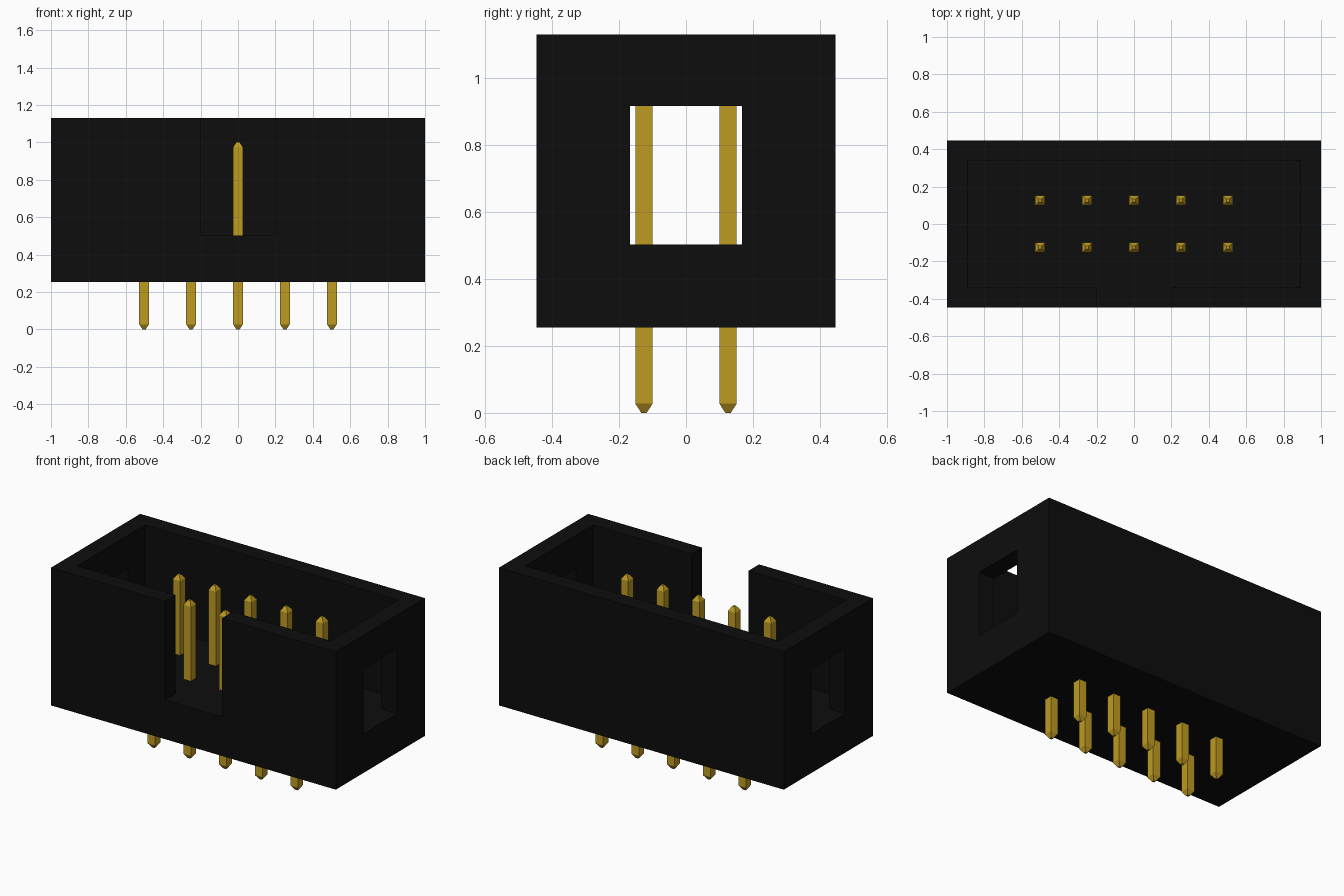
import bpy
import bmesh

default_cube = bpy.data.objects.get("Cube")
if default_cube:
    bpy.data.objects.remove(default_cube, do_unlink=True)


def make_material(name, rgb, roughness):
    mat = bpy.data.materials.new(name)
    mat.use_nodes = True
    color = (*rgb, 1.0)
    mat.diffuse_color = color
    bsdf = next(n for n in mat.node_tree.nodes if n.type == "BSDF_PRINCIPLED")
    bsdf.inputs["Base Color"].default_value = color
    bsdf.inputs["Roughness"].default_value = roughness
    return mat


def new_object(name, bm, mat):
    bmesh.ops.recalc_face_normals(bm, faces=bm.faces)
    mesh = bpy.data.meshes.new(name)
    bm.to_mesh(mesh)
    bm.free()
    mesh.materials.append(mat)
    obj = bpy.data.objects.new(name, mesh)
    bpy.context.collection.objects.link(obj)
    return obj


def make_box(name, low, high, mat):
    bm = bmesh.new()
    bmesh.ops.create_cube(bm, size=1)
    for v in bm.verts:
        v.co = [lo if c < 0 else hi for c, lo, hi in zip(v.co, low, high)]
    return new_object(name, bm, mat)


def make_pin(name, x, y, mat):
    # Square post lofted through four rings, tapered at both ends
    bm = bmesh.new()
    rings = []
    for z, r in ((0, TIP), (TAPER, PIN), (PIN_TOP - TAPER, PIN), (PIN_TOP, TIP)):
        corners = ((-r, -r), (r, -r), (r, r), (-r, r))
        rings.append([bm.verts.new((x + dx, y + dy, z)) for dx, dy in corners])
    for a, b in zip(rings, rings[1:]):
        for i in range(4):
            j = (i + 1) % 4
            bm.faces.new((a[i], a[j], b[j], b[i]))
    bm.faces.new(rings[0])
    bm.faces.new(rings[-1])
    return new_object(name, bm, mat)


black = make_material("black plastic", (0.004, 0.004, 0.004), 0.6)
gold = make_material("gold metal", (0.52, 0.33, 0.016), 0.4)

HALF_X, HALF_Y = 1.0, 0.447
BOTTOM, FLOOR, TOP = 0.255, 0.503, 1.13
PIN, TIP, TAPER, PIN_TOP = 0.026, 0.008, 0.028, 1.003
PITCH = 0.251

# Housing: solid block with the cavity, key slot and end windows cut out
housing = make_box("housing", (-HALF_X, -HALF_Y, BOTTOM), (HALF_X, HALF_Y, TOP), black)
cuts = {
    "cavity": ((-0.89, -0.34, FLOOR), (0.89, 0.34, 1.3)),
    "key_slot": ((-0.2, -0.6, FLOOR), (0.2, 0, 1.3)),
    "end_windows": ((-1.2, -0.167, FLOOR), (1.2, 0.167, 0.916)),
}
for name, (low, high) in cuts.items():
    cutter = make_box(name + "_cutter", low, high, black)
    cutter.hide_render = True
    mod = housing.modifiers.new(name, "BOOLEAN")
    mod.operation = "DIFFERENCE"
    mod.solver = "EXACT"
    mod.object = cutter
    bpy.context.view_layer.objects.active = housing
    bpy.ops.object.modifier_apply(modifier=name)
    bpy.data.objects.remove(cutter, do_unlink=True)

# Pins: two rows of five, passing through the floor
for row, y in (("front", -PITCH / 2), ("back", PITCH / 2)):
    for i in range(5):
        make_pin(f"{row}_pin_{i + 1}", (i - 2) * PITCH, y, gold)
